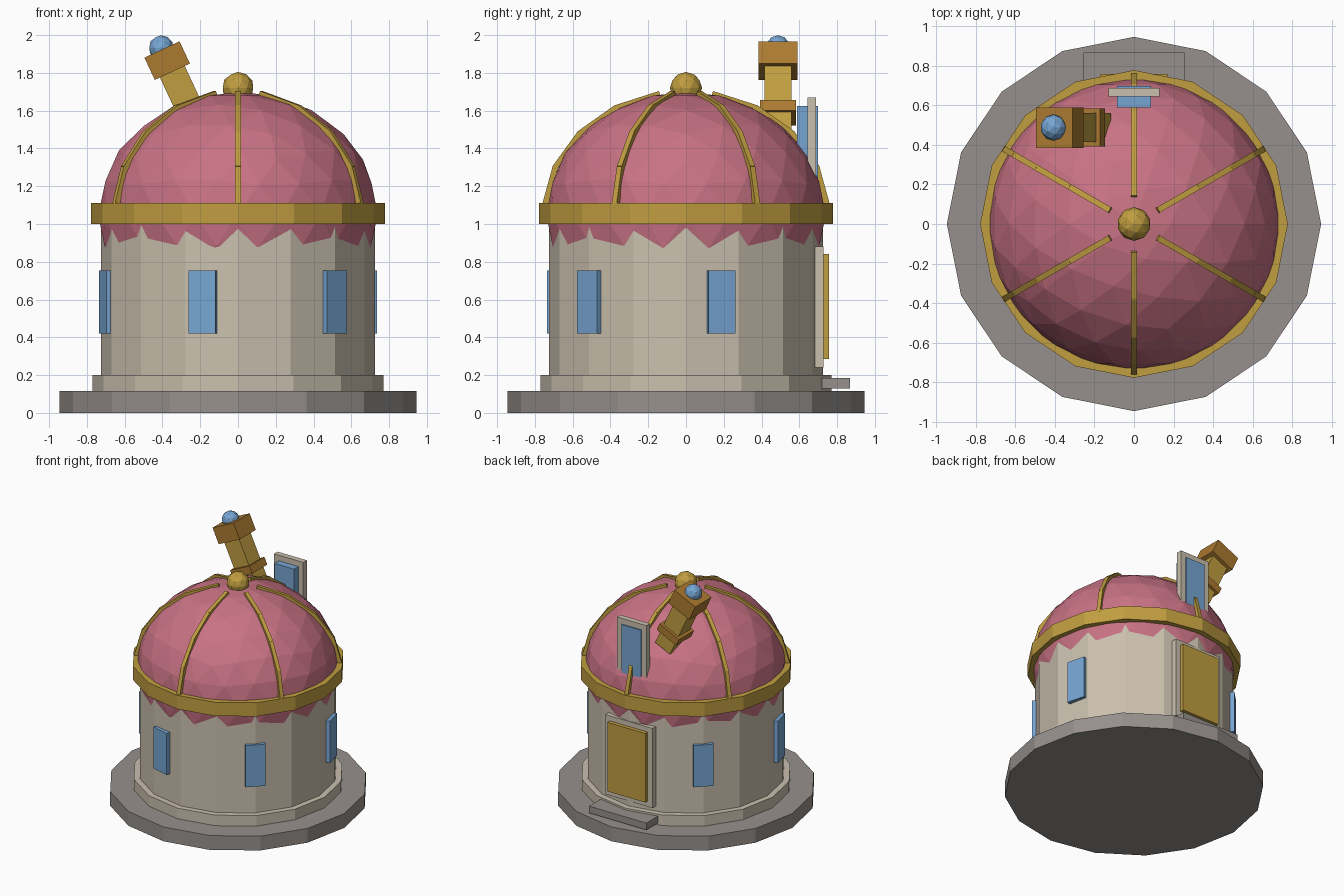
import bpy, bmesh, math
from mathutils import Matrix, Vector

cube = bpy.data.objects.get("Cube")
if cube:
    bpy.data.objects.remove(cube, do_unlink=True)


def material(name, rgb):
    lin = [(c / 255 / 12.92) if c < 11 else ((c / 255 + 0.055) / 1.055) ** 2.4 for c in rgb]
    mat = bpy.data.materials.new(name)
    mat.use_nodes = True
    mat.diffuse_color = (*lin, 1)
    mat.node_tree.nodes["Principled BSDF"].inputs["Base Color"].default_value = (*lin, 1)
    return mat


STONE = material("grey stone", (150, 144, 140))
PLASTER = material("cream plaster", (202, 192, 174))
ROSE = material("rose roof", (200, 114, 132))
GOLD = material("gold trim", (192, 157, 64))
BRASS = material("dark brass", (172, 122, 48))
GLASS = material("blue glass", (118, 165, 210))


def finish(name, bm, mat):
    mesh = bpy.data.meshes.new(name)
    bm.to_mesh(mesh)
    bm.free()
    mesh.materials.append(mat)
    obj = bpy.data.objects.new(name, mesh)
    bpy.context.collection.objects.link(obj)
    return obj


def drum(name, radius, z0, z1, mat):
    bm = bmesh.new()
    bmesh.ops.create_cone(bm, cap_ends=True, segments=16, radius1=radius, radius2=radius,
                          depth=z1 - z0, matrix=Matrix.Translation((0, 0, (z0 + z1) / 2)))
    return finish(name, bm, mat)


def ball(name, centre, size, detail, mat):
    bm = bmesh.new()
    bmesh.ops.create_icosphere(bm, subdivisions=detail, radius=1,
                               matrix=Matrix.Translation(centre) @ Matrix.Diagonal((*size, 1)))
    return finish(name, bm, mat)


def add_box(bm, size, frame):
    bmesh.ops.create_cube(bm, size=1, matrix=frame @ Matrix.Diagonal((*size, 1)))


def box(name, size, frame, mat):
    bm = bmesh.new()
    add_box(bm, size, frame)
    return finish(name, bm, mat)


def slab(name, low, high, mat):
    low, high = Vector(low), Vector(high)
    return box(name, high - low, Matrix.Translation((low + high) / 2), mat)


# Round tower
drum("foundation", 0.945, 0, 0.115, STONE)
drum("plinth", 0.77, 0.115, 0.2, PLASTER)
drum("wall", 0.725, 0.2, 1.02, PLASTER)
drum("roof_band", 0.777, 1.0, 1.11, GOLD)

# Dome and finial
DOME_Z, DOME_R, DOME_H = 1.05, 0.74, 0.65
ball("dome", (0, 0, DOME_Z), (DOME_R, DOME_R, DOME_H), 3, ROSE)
ball("finial", (0, 0, 1.72), (0.085,) * 3, 2, GOLD)

# Ribs, each a chain of straight bars over the dome
arc = [math.radians(4 + 18.75 * i) for i in range(5)]
path = [Vector((0.75 * math.cos(t), 0, DOME_Z + DOME_H * math.sin(t))) for t in arc]
for k in range(6):
    bm = bmesh.new()
    turn = Matrix.Rotation(math.radians(30 + 60 * k), 4, 'Z')
    for a, b in zip(path, path[1:]):
        d = b - a
        tilt = Matrix.Rotation(math.atan2(d.x, d.z), 4, 'Y')
        add_box(bm, (0.03, 0.03, d.length + 0.01), turn @ Matrix.Translation((a + b) / 2) @ tilt)
    finish(f"rib_{k + 1}", bm, GOLD)

# Wall windows, evenly spaced except beside the door
for k, angle in enumerate((15, -45, -105, -165, 135)):
    turn = Matrix.Rotation(math.radians(angle), 4, 'Z')
    box(f"window_{k + 1}", (0.06, 0.148, 0.335),
        turn @ Matrix.Translation((0.711, 0, 0.587)), GLASS)

# Back door and step
slab("door_frame", (-0.21, 0.68, 0.24), (0.21, 0.727, 0.88), PLASTER)
slab("door", (-0.168, 0.70, 0.285), (0.168, 0.757, 0.84), GOLD)
slab("door_step", (-0.255, 0.715, 0.13), (0.255, 0.867, 0.185), STONE)

# Dormer on the back of the dome
slab("dormer_frame", (-0.13, 0.643, 1.22), (0.13, 0.688, 1.67), PLASTER)
slab("dormer_pane", (-0.087, 0.588, 1.24), (0.087, 0.698, 1.625), GLASS)

# Telescope, laid out along its tilted axis from the centre of the head
axis = Matrix.Translation((-0.375, 0.487, 1.865)) @ Matrix.Rotation(math.radians(-25), 4, 'Y')
box("telescope_tube", (0.145, 0.145, 0.455), axis @ Matrix.Translation((0, 0, -0.2275)), GOLD)
box("telescope_head", (0.205, 0.205, 0.13), axis, BRASS)
box("telescope_collar", (0.19, 0.19, 0.06), axis @ Matrix.Translation((0, 0, -0.305)), BRASS)
ball("telescope_lens", axis @ Vector((0, 0, 0.075)), (0.066,) * 3, 2, GLASS)
